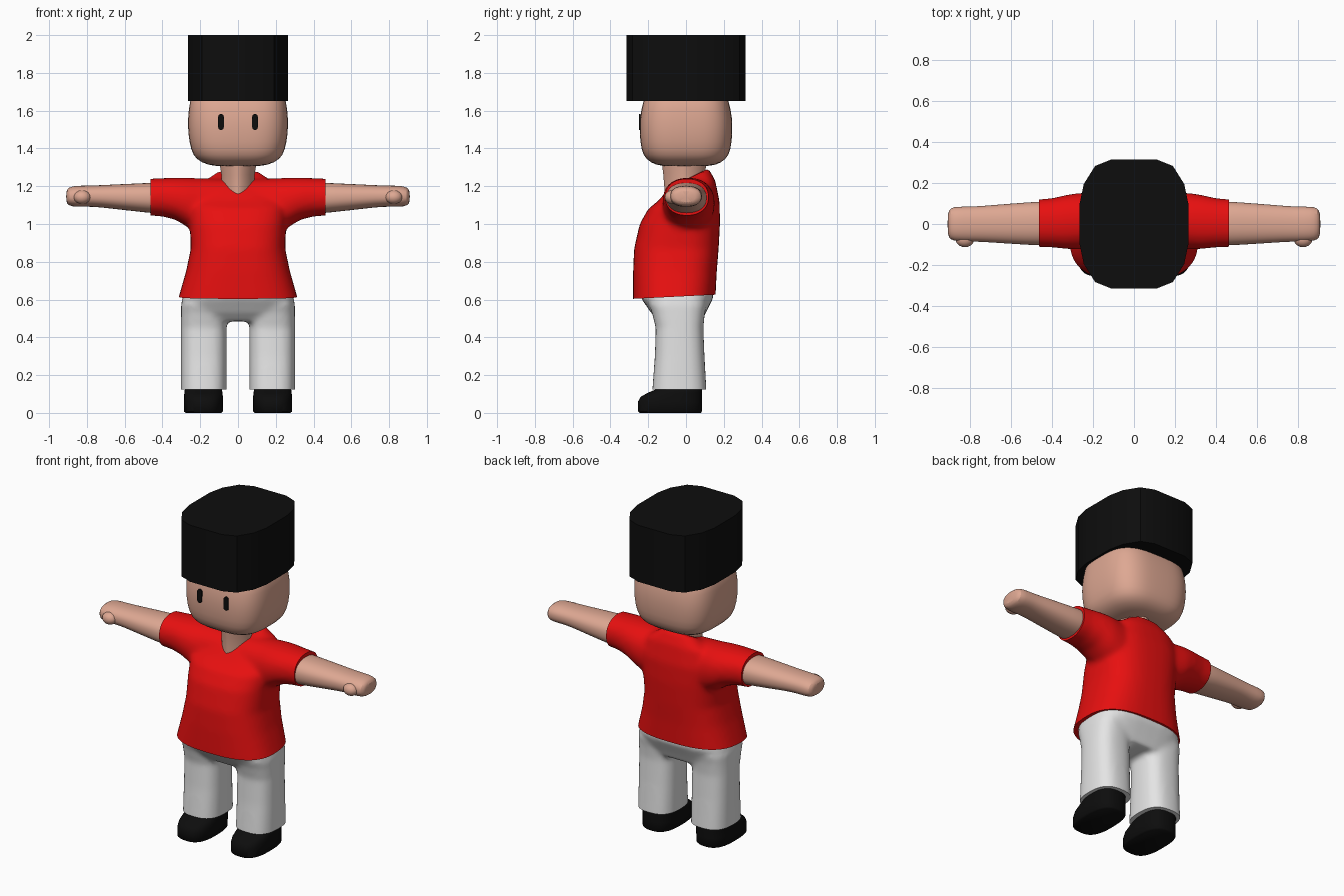
import bpy, bmesh, math
from mathutils import Matrix, Vector

cube = bpy.data.objects.get("Cube")
if cube:
    bpy.data.objects.remove(cube, do_unlink=True)


def material(name, rgb):
    m = bpy.data.materials.new(name)
    m.use_nodes = True
    m.diffuse_color = (*rgb, 1)
    m.node_tree.nodes["Principled BSDF"].inputs["Base Color"].default_value = (*rgb, 1)
    return m


SKIN = material("skin", (0.73, 0.39, 0.29))
RED = material("shirt red", (0.8, 0.005, 0.005))
WHITE = material("trouser white", (0.78, 0.78, 0.78))
BLACK = material("black", (0.004, 0.004, 0.004))


def loft(bm, rings, axis="Z", n=2.5, seg=40):
    """Skin rounded rings (t, u0, u1, v0, v1, slope) stacked along an axis."""
    loops = []
    for t, u0, u1, v0, v1, slope in rings:
        loop = []
        for i in range(seg):
            a = 2 * math.pi * i / seg
            c, s = math.cos(a), math.sin(a)
            u = (u0 + u1) / 2 + (u1 - u0) / 2 * math.copysign(abs(c) ** (2 / n), c)
            v = (v0 + v1) / 2 + (v1 - v0) / 2 * math.copysign(abs(s) ** (2 / n), s)
            w = t + slope * v
            loop.append(bm.verts.new((u, v, w) if axis == "Z" else (w, u, v)))
        loops.append(loop)
    for a, b in zip(loops, loops[1:]):
        for i in range(seg):
            j = (i + 1) % seg
            bm.faces.new((a[i], a[j], b[j], b[i]))
    bm.faces.new(loops[0][::-1])
    bm.faces.new(loops[-1])


def mirror(bm):
    bmesh.ops.scale(bm, vec=(-1, 1, 1), verts=bm.verts)
    bmesh.ops.reverse_faces(bm, faces=bm.faces)


def make(name, bm, mat, subdiv=0, angle=40):
    mesh = bpy.data.meshes.new(name)
    bmesh.ops.recalc_face_normals(bm, faces=bm.faces)
    bm.to_mesh(mesh)
    bm.free()
    mesh.materials.append(mat)
    ob = bpy.data.objects.new(name, mesh)
    bpy.context.collection.objects.link(ob)
    if subdiv:
        mod = ob.modifiers.new("soften", "SUBSURF")
        mod.levels = mod.render_levels = subdiv
    shade(ob, angle)
    return ob


def shade(ob, angle):
    bpy.ops.object.select_all(action="DESELECT")
    ob.select_set(True)
    bpy.context.view_layer.objects.active = ob
    bpy.ops.object.shade_smooth_by_angle(angle=math.radians(angle))


def fuse(ob, voxel, smooth, cuts):
    """Blend overlapping lofts into one skin, then trim it with planes."""
    mod = ob.modifiers.new("blend", "REMESH")
    mod.mode, mod.voxel_size = "VOXEL", voxel
    mod = ob.modifiers.new("relax", "SMOOTH")
    mod.factor, mod.iterations = 0.5, smooth
    bpy.context.view_layer.update()
    deps = bpy.context.evaluated_depsgraph_get()
    bm = bmesh.new()
    bm.from_object(ob, deps)
    ob.modifiers.clear()
    for co, keep in cuts:
        bmesh.ops.bisect_plane(bm, geom=bm.verts[:] + bm.edges[:] + bm.faces[:],
                               plane_co=co, plane_no=keep, clear_inner=True)
        rim = [e for e in bm.edges if e.is_boundary]
        bmesh.ops.holes_fill(bm, edges=rim, sides=0)
    bmesh.ops.recalc_face_normals(bm, faces=bm.faces)
    bm.to_mesh(ob.data)
    bm.free()
    shade(ob, 50)


# Head and neck
bm = bmesh.new()
loft(bm, [(z, -x, x, -y, y, 0) for z, x, y in (
    (1.305, .1, .1), (1.312, .16, .16), (1.34, .222, .212), (1.39, .25, .238),
    (1.48, .265, .246), (1.56, .266, .246), (1.65, .257, .228), (1.72, .23, .2))], n=3.2)
make("head", bm, SKIN, 1)
bm = bmesh.new()
loft(bm, [(1.1, -.088, .088, -.115, .1, 0), (1.2, -.088, .088, -.115, .1, 0),
          (1.26, -.088, .088, -.12, .1, 0), (1.34, -.1, .1, -.13, .11, 0)], n=1.6)
make("neck", bm, SKIN)

# Eyes: thin capsule plates
for side, label in ((1, "left"), (-1, "right")):
    bm = bmesh.new()
    outline = []
    for i in range(16):
        a = 2 * math.pi * (i + .5) / 16
        lift = math.copysign(.027, math.sin(a))
        outline.append(bm.verts.new((side * .09 + .015 * math.cos(a), -.249,
                                     1.54 + lift + .015 * math.sin(a))))
    face = bm.faces.new(outline)
    ext = bmesh.ops.extrude_face_region(bm, geom=[face])
    back = [g for g in ext["geom"] if isinstance(g, bmesh.types.BMVert)]
    bmesh.ops.translate(bm, vec=(0, .009, 0), verts=back)
    make(label + "_eye", bm, BLACK)

# Tall hat: faceted prism
bm = bmesh.new()
quarter = [(.265, .1), (.245, .195), (.19, .283), (.11, .315)]
ring = quarter + [(-x, y) for x, y in quarter[::-1]]
ring += [(-x, -y) for x, y in ring]
base = bm.faces.new([bm.verts.new((x, y, 1.65)) for x, y in ring])
ext = bmesh.ops.extrude_face_region(bm, geom=[base])
bmesh.ops.translate(bm, vec=(0, 0, .35),
                    verts=[g for g in ext["geom"] if isinstance(g, bmesh.types.BMVert)])
make("hat", bm, BLACK, angle=32)

# Shirt: torso and sleeves blended together, trimmed at hem and cuffs
bm = bmesh.new()
loft(bm, [(z, -x, x, f, b, s) for z, x, f, b, s in (
    (.54, .335, -.278, .15, 0), (.61, .315, -.28, .156, 0), (.75, .275, -.28, .163, 0),
    (.87, .25, -.275, .173, 0), (1.0, .255, -.245, .18, 0), (1.1, .262, -.2, .178, .1),
    (1.175, .23, -.145, .155, .35), (1.235, .125, -.09, .12, .5))], n=2.7)
sleeve = [(.02, -.1, .12, 1.03, 1.235, 0), (.2, -.12, .15, .95, 1.242, 0),
          (.27, -.125, .152, .985, 1.245, 0), (.33, -.122, .142, 1.022, 1.245, 0),
          (.4, -.114, .126, 1.04, 1.243, 0), (.54, -.11, .115, 1.05, 1.236, 0)]
loft(bm, sleeve, "X", 2.2)
loft(bm, [(-t, *rest) for t, *rest in sleeve[::-1]], "X", 2.2)
shirt = make("shirt", bm, RED)
fuse(shirt, .014, 10, [((0, 0, .618), (0, -.05, 1)),
                       ((.463, 0, 0), (-1, 0, 0)), ((-.463, 0, 0), (1, 0, 0))])

# Trousers: hips and two legs blended together, trimmed at the cuffs
bm = bmesh.new()
loft(bm, [(.485, -.27, .27, -.14, .085, 0), (.53, -.292, .292, -.185, .105, 0),
          (.61, -.296, .296, -.24, .145, 0), (.72, -.25, .25, -.235, .14, 0)], n=3)
for side in (1, -1):
    lo, hi = sorted((side * .06, side * .302))
    loft(bm, [(z, lo, hi, f, b, 0) for z, f, b in (
        (.06, -.18, .11), (.125, -.178, .108), (.3, -.165, .098),
        (.45, -.16, .092), (.53, -.18, .1), (.58, -.2, .11))], n=2.7)
trousers = make("trousers", bm, WHITE)
fuse(trousers, .014, 8, [((0, 0, .125), (0, 0, 1))])

for side, label in ((1, "left"), (-1, "right")):
    # Arm with rounded hand
    bm = bmesh.new()
    loft(bm, [(.4, -.107, .112, 1.052, 1.222, 0), (.46, -.105, .11, 1.058, 1.218, 0),
              (.6, -.097, .1, 1.073, 1.212, 0), (.74, -.087, .088, 1.09, 1.205, 0),
              (.8, -.086, .085, 1.092, 1.203, 0), (.86, -.085, .085, 1.09, 1.203, 0),
              (.895, -.078, .08, 1.097, 1.195, 0), (.91, -.055, .055, 1.112, 1.178, 0)],
         "X", 2.3, 32)
    if side < 0:
        mirror(bm)
    make(label + "_arm", bm, SKIN, 1)

    # Thumb
    bm = bmesh.new()
    bmesh.ops.create_uvsphere(bm, u_segments=20, v_segments=12, radius=1,
                              matrix=Matrix.Translation(Vector((side * .825, -.075, 1.142)))
                              @ Matrix.Diagonal((.045, .038, .036, 1)))
    make(label + "_thumb", bm, SKIN)

    # Shoe
    bm = bmesh.new()
    loft(bm, [(0, .088, .278, -.245, .078, 0), (.008, .08, .287, -.254, .085, 0),
              (.06, .079, .287, -.254, .085, 0), (.085, .08, .286, -.24, .085, 0),
              (.105, .082, .284, -.205, .085, 0), (.122, .085, .282, -.165, .084, 0),
              (.14, .1, .27, -.14, .08, 0)], n=2.7)
    if side < 0:
        mirror(bm)
    make(label + "_shoe", bm, BLACK, angle=50)
